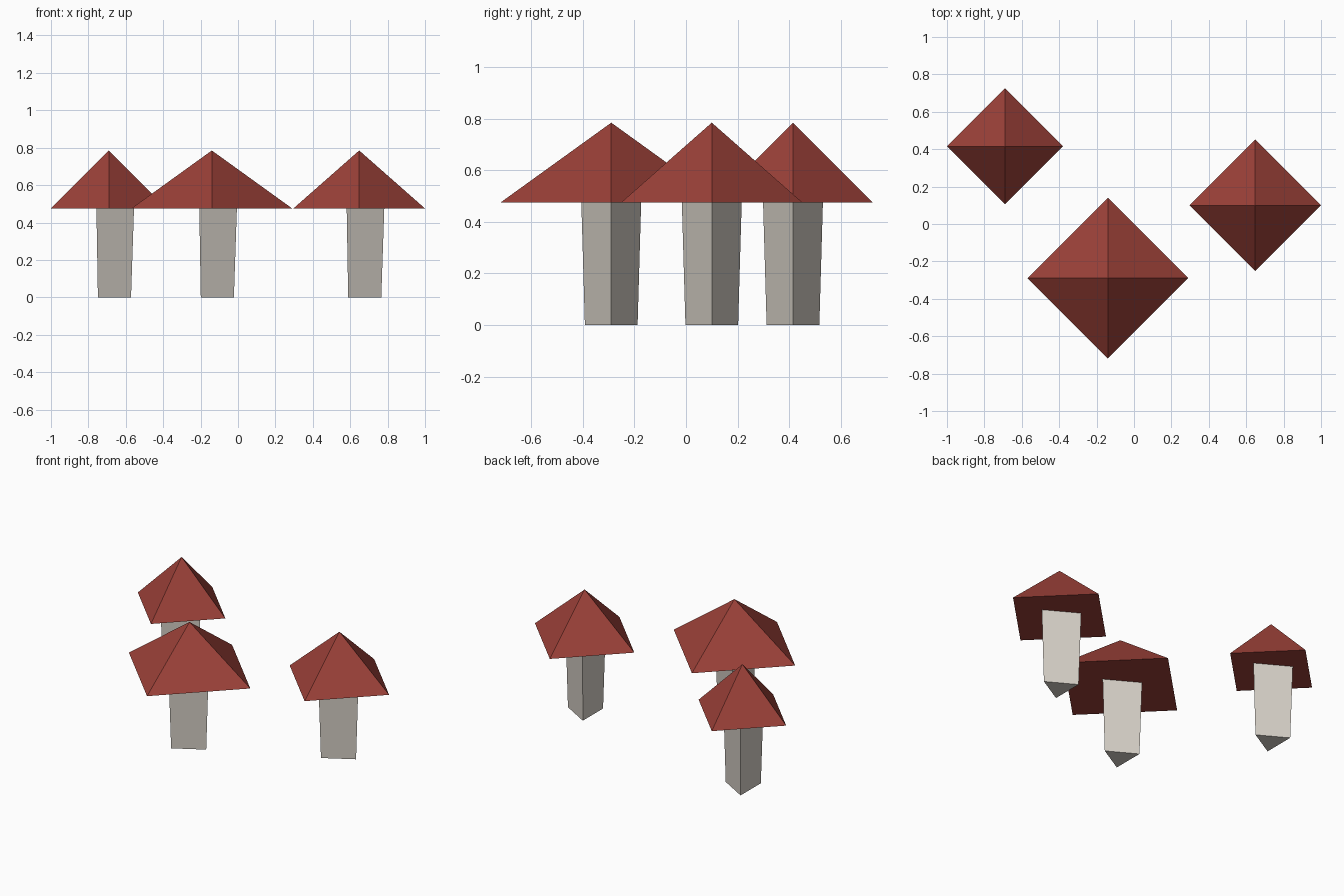
import bpy

# Remove the default object
cube = bpy.data.objects.get("Cube")
if cube:
    bpy.data.objects.remove(cube, do_unlink=True)


def make_material(name, color):
    mat = bpy.data.materials.new(name)
    mat.use_nodes = True
    mat.diffuse_color = color
    mat.node_tree.nodes["Principled BSDF"].inputs["Base Color"].default_value = color
    return mat


cap_red = make_material("cap_red", (0.33, 0.052, 0.04, 1))
stem_cream = make_material("stem_cream", (0.66, 0.62, 0.56, 1))

CAP_BASE, CAP_TOP = 0.475, 0.785
STEM_BOTTOM_RADIUS, STEM_TOP_RADIUS = 0.118, 0.134


def ring(center, radius, sides, z):
    """Corners of a regular polygon whose first corner points along +x."""
    from math import cos, sin, tau
    return [(center[0] + radius * cos(tau * i / sides),
             center[1] + radius * sin(tau * i / sides), z) for i in range(sides)]


def add_mesh(name, verts, faces, mat):
    mesh = bpy.data.meshes.new(name)
    mesh.from_pydata(verts, [], faces)
    mesh.materials.append(mat)
    obj = bpy.data.objects.new(name, mesh)
    bpy.context.collection.objects.link(obj)


def add_mushroom(label, center, cap_radius):
    # Three-sided stem, widening upwards
    n = 3
    verts = (ring(center, STEM_BOTTOM_RADIUS, n, 0)
             + ring(center, STEM_TOP_RADIUS, n, CAP_BASE))
    faces = [(i, (i + 1) % n, n + (i + 1) % n, n + i) for i in range(n)]
    faces += [tuple(reversed(range(n))), tuple(range(n, 2 * n))]
    add_mesh(label + "_stem", verts, faces, stem_cream)

    # Four-sided pyramid cap with a flat underside
    n = 4
    verts = ring(center, cap_radius, n, CAP_BASE) + [(*center, CAP_TOP)]
    faces = [(i, (i + 1) % n, n) for i in range(n)] + [tuple(reversed(range(n)))]
    add_mesh(label + "_cap", verts, faces, cap_red)


add_mushroom("small_mushroom", (-0.69, 0.415), 0.31)
add_mushroom("large_mushroom", (-0.14, -0.29), 0.43)
add_mushroom("medium_mushroom", (0.648, 0.10), 0.352)
